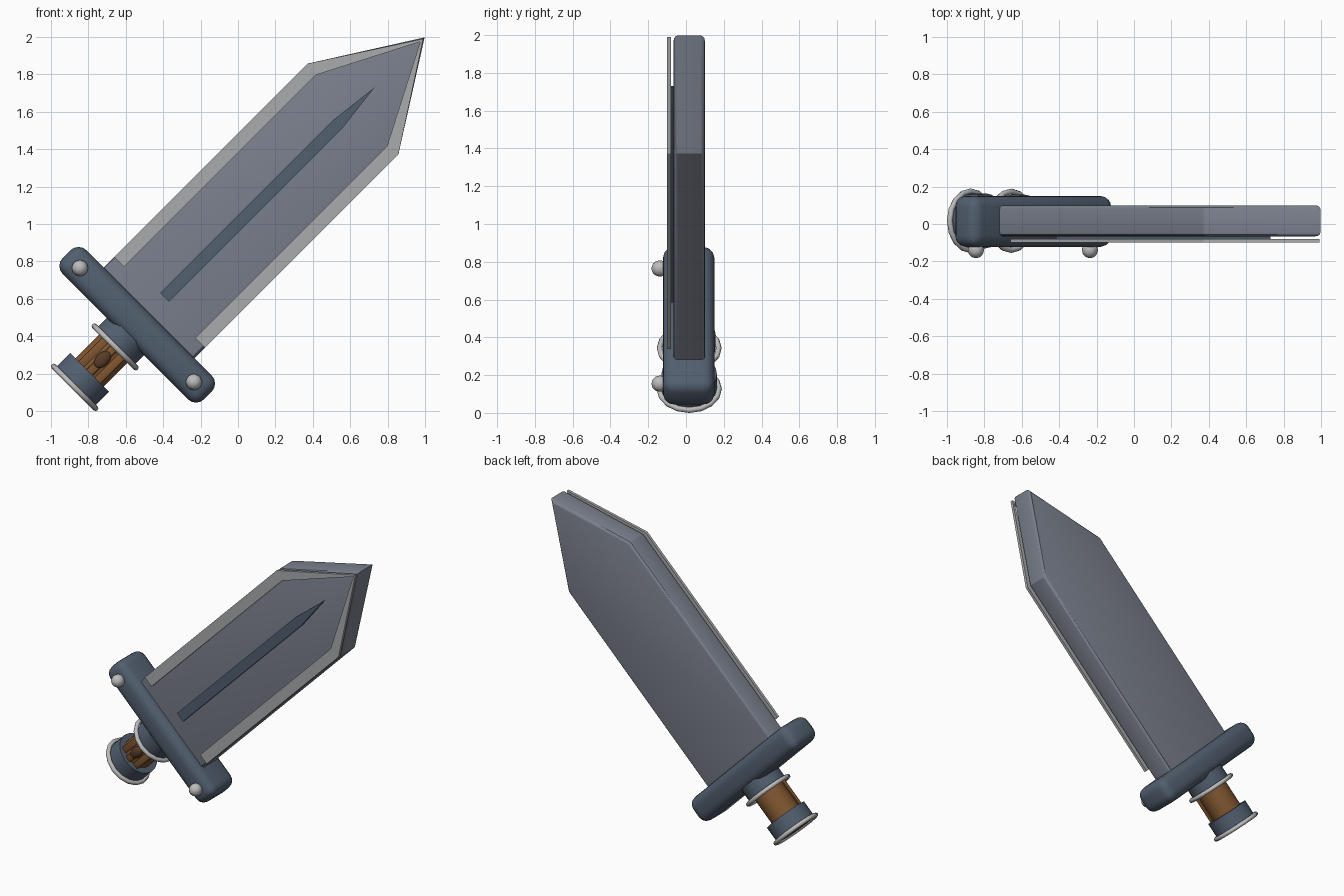
import bpy, bmesh, math
from mathutils import Matrix

if "Cube" in bpy.data.objects:
    bpy.data.objects.remove(bpy.data.objects["Cube"])

# Local frame: X along the sword, Y depth, Z across; tilted 45 degrees at the end
TILT = Matrix.Translation((-0.5, 0, 0.5)) @ Matrix.Rotation(math.radians(-45), 4, 'Y')
ALONG = Matrix.Rotation(math.radians(90), 4, 'Y')
YC = 0.017


def material(name, rgb):
    m = bpy.data.materials.new(name)
    m.diffuse_color = (*rgb, 1)
    m.use_nodes = True
    m.node_tree.nodes["Principled BSDF"].inputs["Base Color"].default_value = m.diffuse_color
    return m


STEEL = material("steel", (0.20, 0.22, 0.27))
EDGE = material("edge_steel", (0.40, 0.41, 0.42))
SLATE = material("slate", (0.085, 0.115, 0.16))
SILVER = material("silver", (0.50, 0.50, 0.50))
WOOD = material("wood", (0.22, 0.095, 0.03))
DARK = material("dark_wood", (0.10, 0.045, 0.02))


def finish(name, bm, mat, angle=40):
    bmesh.ops.recalc_face_normals(bm, faces=bm.faces)
    bm.transform(TILT)
    me = bpy.data.meshes.new(name)
    bm.to_mesh(me)
    bm.free()
    me.materials.append(mat)
    ob = bpy.data.objects.new(name, me)
    bpy.context.collection.objects.link(ob)
    bpy.ops.object.select_all(action='DESELECT')
    ob.select_set(True)
    bpy.context.view_layer.objects.active = ob
    bpy.ops.object.shade_smooth_by_angle(angle=math.radians(angle))
    return ob


def plate(name, pts, y0, y1, mat, bevel=0):
    """Extrude an outline (along, across) through the depth y0..y1."""
    bm = bmesh.new()
    front = bm.faces.new([bm.verts.new((u, y0, v)) for u, v in pts])
    ext = bmesh.ops.extrude_face_region(bm, geom=[front], use_keep_orig=True)
    for g in ext["geom"]:
        if isinstance(g, bmesh.types.BMVert):
            g.co.y = y1
    bmesh.ops.recalc_face_normals(bm, faces=bm.faces)
    if bevel:
        rim = [e for e in bm.edges if abs(e.verts[0].co.y - e.verts[1].co.y) < 1e-5]
        bmesh.ops.bevel(bm, geom=rim, offset=bevel, segments=3, profile=0.5, affect='EDGES')
    return finish(name, bm, mat, 30)


def box(name, center, size, bevel, mat, segments=4):
    bm = bmesh.new()
    bmesh.ops.create_cube(bm, size=1, matrix=Matrix.Translation(center) @ Matrix.Diagonal((*size, 1)))
    bmesh.ops.bevel(bm, geom=bm.edges[:], offset=bevel, segments=segments, profile=0.5, affect='EDGES')
    return finish(name, bm, mat)


def cylinder(name, u0, u1, r, mat, sides=20):
    bm = bmesh.new()
    bmesh.ops.create_cone(bm, cap_ends=True, segments=sides, radius1=r, radius2=r, depth=u1 - u0,
                          matrix=Matrix.Translation(((u0 + u1) / 2, YC, 0)) @ ALONG)
    return finish(name, bm, mat)


def ball(name, center, scale, mat):
    bm = bmesh.new()
    bmesh.ops.create_uvsphere(bm, u_segments=16, v_segments=10, radius=1,
                              matrix=Matrix.Translation(center) @ Matrix.Diagonal((*scale, 1)))
    return finish(name, bm, mat)


def ring(name, u, major, minor, mat, n=16, k=8):
    bm = bmesh.new()
    rows = []
    for i in range(n):
        a = 2 * math.pi * i / n
        row = []
        for j in range(k):
            b = 2 * math.pi * j / k
            r = major + minor * math.cos(b)
            row.append(bm.verts.new((u + minor * math.sin(b), YC + r * math.cos(a), r * math.sin(a))))
        rows.append(row)
    for i in range(n):
        p, q = rows[i], rows[(i + 1) % n]
        for j in range(k):
            bm.faces.new((p[j], q[j], q[(j + 1) % k], p[(j + 1) % k]))
    return finish(name, bm, mat, 60)


# Blade
plate("blade", [(0.02, -0.343), (1.577, -0.343), (2.118, 0), (1.577, 0.343), (0.02, 0.343)],
      -0.066, 0.1, STEEL, 0.022)

# Sharpened edge strips, floating just in front of the blade
for side, s in (("upper", 1), ("lower", -1)):
    plate(side + "_edge_strip", [(u, v * s) for u, v in
          [(0.115, 0.343), (1.577, 0.343), (2.108, 0), (2.085, 0), (1.563, 0.27), (0.115, 0.27)]],
          -0.1, -0.08, EDGE)

# Central groove strip
plate("groove_strip", [(0.152, -0.033), (1.46, -0.033), (1.74, 0), (1.46, 0.033), (0.152, 0.033)],
      -0.09, -0.06, SLATE)

# Crossguard and its rivets
box("crossguard", (-0.055, 0.014, 0), (0.18, 0.274, 1.068), 0.06, SLATE)
for side, s in (("upper", 1), ("lower", -1)):
    ball(side + "_rivet", (-0.057, -0.138, 0.431 * s), (0.043, 0.045, 0.043), SILVER)

# Handle: collar, grip, pommel and rings
cylinder("collar", -0.22, -0.12, 0.14, SLATE)
cylinder("grip", -0.53, -0.2, 0.106, WOOD)
cylinder("pommel", -0.525, -0.415, 0.147, SLATE)
cylinder("pommel_cap", -0.533, -0.52, 0.12, DARK)
ring("collar_ring", -0.222, 0.157, 0.015, SILVER)
ring("pommel_ring", -0.528, 0.158, 0.015, SILVER)

# Grip slats and oval stud on the front
for i, v in enumerate((-0.062, 0, 0.062)):
    depth = YC - math.sqrt(0.106 ** 2 - v ** 2)
    box("grip_slat_%d" % (i + 1), (-0.318, depth, v), (0.2, 0.03, 0.046), 0.008, WOOD, 2)
ball("grip_stud", (-0.318, -0.1, 0), (0.055, 0.02, 0.035), DARK)
